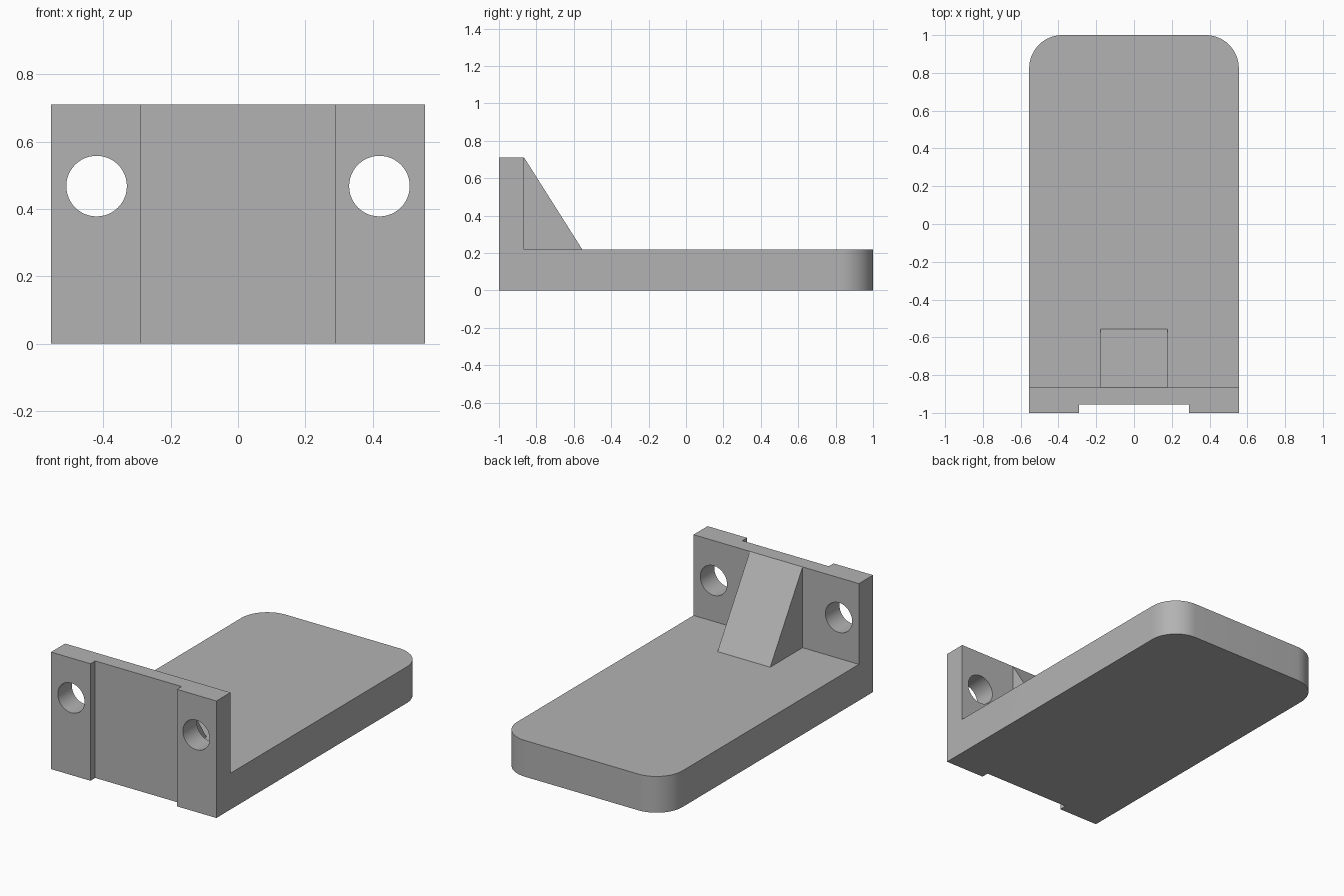
import bpy, bmesh, math
from mathutils import Vector

if "Cube" in bpy.data.objects:
    bpy.data.objects.remove(bpy.data.objects["Cube"])

grey = bpy.data.materials.new("plain_grey")
grey.diffuse_color = (0.45, 0.45, 0.45, 1)
grey.use_nodes = True
grey.node_tree.nodes["Principled BSDF"].inputs["Base Color"].default_value = grey.diffuse_color

HALF_W, BASE_TOP, TOP = 0.555, 0.22, 0.71
PLATE_BACK = -0.865


def prism(name, points, direction):
    """Solid made by sweeping a closed planar outline along a direction."""
    bm = bmesh.new()
    face = bm.faces.new([bm.verts.new(p) for p in points])
    swept = bmesh.ops.extrude_face_region(bm, geom=[face])["geom"]
    verts = [v for v in swept if isinstance(v, bmesh.types.BMVert)]
    bmesh.ops.translate(bm, verts=verts, vec=Vector(direction))
    bmesh.ops.recalc_face_normals(bm, faces=bm.faces)
    mesh = bpy.data.meshes.new(name)
    bm.to_mesh(mesh)
    bm.free()
    mesh.materials.append(grey)
    obj = bpy.data.objects.new(name, mesh)
    bpy.context.collection.objects.link(obj)
    return obj


def activate(obj):
    bpy.ops.object.select_all(action='DESELECT')
    obj.select_set(True)
    bpy.context.view_layer.objects.active = obj


def cut(obj, cutter):
    mod = obj.modifiers.new("cut", 'BOOLEAN')
    mod.operation, mod.solver, mod.object = 'DIFFERENCE', 'EXACT', cutter
    activate(obj)
    bpy.ops.object.modifier_apply(modifier=mod.name)
    bpy.data.objects.remove(cutter)


# Bracket body: plan outline with a front groove and two rounded rear corners
R, STEPS = 0.175, 16
outline = [(-HALF_W, -1), (-0.29, -1), (-0.29, -0.955),
           (0.29, -0.955), (0.29, -1), (HALF_W, -1)]
for cx, start in ((HALF_W - R, 0), (R - HALF_W, math.pi / 2)):
    for i in range(STEPS + 1):
        a = start + i / STEPS * math.pi / 2
        outline.append((cx + R * math.cos(a), 1 - R + R * math.sin(a)))
body = prism("bracket_body", [(x, y, 0) for x, y in outline], (0, 0, TOP))

# Clear the space above the base, leaving the upright plate
cut(body, prism("clearance", [(-1, PLATE_BACK, BASE_TOP), (1, PLATE_BACK, BASE_TOP),
                              (1, 1.5, BASE_TOP), (-1, 1.5, BASE_TOP)], (0, 0, 1)))

# Two round bolt holes through the plate
for side in (-1, 1):
    ring = [(side * 0.42 + 0.09 * math.cos(t * math.tau / 48), -1.2,
             0.468 + 0.09 * math.sin(t * math.tau / 48)) for t in range(48)]
    cut(body, prism("hole_cutter", ring, (0, 0.5, 0)))

# Sloped rib, slightly embedded in the base and plate
rib = [(PLATE_BACK, TOP), (-0.555, BASE_TOP), (-0.56, 0.2), (-0.89, 0.2), (-0.89, 0.7)]
prism("support_rib", [(-0.177, y, z) for y, z in rib], (0.354, 0, 0))

activate(body)
bpy.ops.object.shade_smooth_by_angle(angle=math.radians(30))
